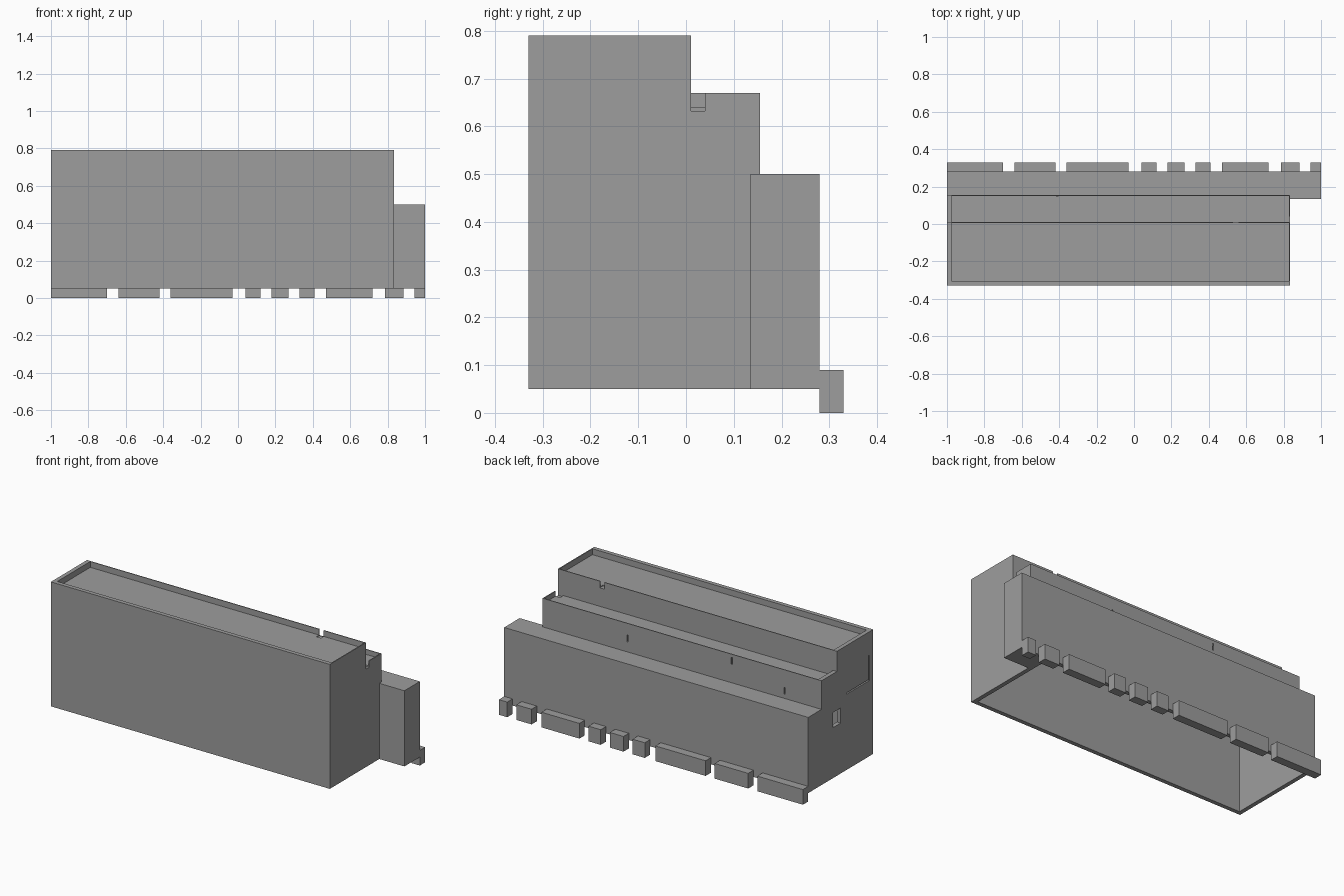
import bpy, bmesh

if "Cube" in bpy.data.objects:
    bpy.data.objects.remove(bpy.data.objects["Cube"])

# One flat concrete grey
grey = bpy.data.materials.new("concrete_grey")
grey.diffuse_color = (0.34, 0.34, 0.34, 1)
grey.use_nodes = True
grey.node_tree.nodes["Principled BSDF"].inputs["Base Color"].default_value = grey.diffuse_color


def prism(name, profile, x0, x1):
    """Extrude a (y, z) outline along x."""
    bm = bmesh.new()
    face = bm.faces.new([bm.verts.new((x0, y, z)) for y, z in profile])
    ext = bmesh.ops.extrude_face_region(bm, geom=[face])
    moved = [v for v in ext["geom"] if isinstance(v, bmesh.types.BMVert)]
    bmesh.ops.translate(bm, verts=moved, vec=(x1 - x0, 0, 0))
    bmesh.ops.recalc_face_normals(bm, faces=bm.faces)
    mesh = bpy.data.meshes.new(name)
    bm.to_mesh(mesh)
    bm.free()
    mesh.materials.append(grey)
    ob = bpy.data.objects.new(name, mesh)
    bpy.context.collection.objects.link(ob)
    return ob


def box(name, x0, x1, y0, y1, z0, z1):
    return prism(name, [(y0, z0), (y1, z0), (y1, z1), (y0, z1)], x0, x1)


def cut(target, cutter):
    mod = target.modifiers.new("cut", 'BOOLEAN')
    mod.operation = 'DIFFERENCE'
    mod.solver = 'EXACT'
    mod.object = cutter
    bpy.context.view_layer.objects.active = target
    bpy.ops.object.modifier_apply(modifier=mod.name)
    bpy.data.objects.remove(cutter, do_unlink=True)


# Stepped building body with three roof levels
body = prism("stepped_building", [
    (-.33, .05), (.28, .05), (.28, .50), (.155, .50),
    (.155, .67), (.01, .67), (.01, .79), (-.33, .79)], -1, .835)

# Hollow interior, open at the bottom
cut(body, prism("interior_cutter", [
    (-.305, 0), (.255, 0), (.255, .48), (.13, .48),
    (.13, .62), (-.015, .62), (-.015, .735), (-.305, .735)], -.975, .81))

# Sunken roofs behind parapets, and the parapet notches
cut(body, box("upper_roof_cutter", -.975, .829, -.305, .005, .755, .9))
cut(body, box("middle_roof_cutter", -.975, .829, .01, .15, .64, .7))
cut(body, box("upper_notch_cutter", .53, .56, -.02, .03, .75, .9))
cut(body, box("middle_notch_cutter", .80, .9, .01, .04, .632, .7))

# Small opening and slits in the left wall
cut(body, box("window_cutter", -1.1, -.95, -.025, .045, .35, .44))
cut(body, box("slit_cutter", -1.1, -.99, -.295, -.285, .50, .65))
cut(body, box("slit_cutter", -1.1, -.99, -.285, -.08, .50, .508))

# Narrow slits in the back wall of the middle level
for x, z in [(.276, .58), (-.41, .63), (-.757, .545)]:
    cut(body, box("slit_cutter", x - .004, x + .004, .147, .2, z - .02, z + .02))

# Side extension
box("side_extension", .835, 1, .135, .28, .05, .50)

# Row of blocks along the back foot
spans = [(-1, -.70), (-.64, -.42), (-.36, -.03), (.04, .12), (.18, .27),
         (.33, .41), (.47, .72), (.785, .885), (.945, 1)]
for i, (a, b) in enumerate(spans):
    box(f"foot_block_{i + 1}", a, b, .28, .33, 0, .09)
